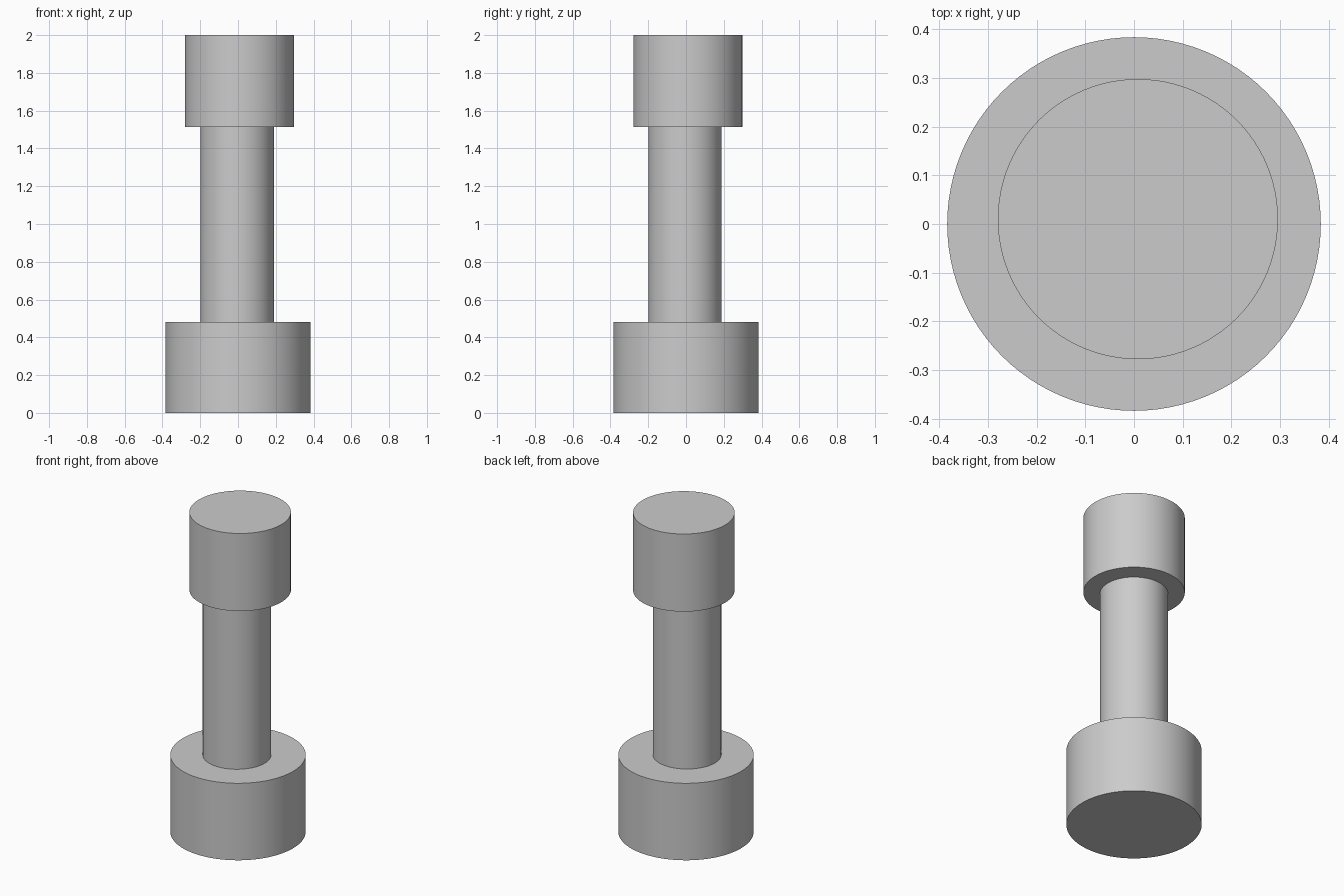
import bpy
import math

default = bpy.data.objects.get("Cube")
if default:
    bpy.data.objects.remove(default, do_unlink=True)

# Single plain grey
grey = bpy.data.materials.new("light_grey")
grey.use_nodes = True
colour = (0.6, 0.6, 0.6, 1)
grey.diffuse_color = colour
grey.node_tree.nodes["Principled BSDF"].inputs["Base Color"].default_value = colour


def cylinder(name, radius, bottom, top, x=0, y=0):
    """Upright smooth cylinder between two heights."""
    bpy.ops.mesh.primitive_cylinder_add(
        vertices=96, radius=radius, depth=top - bottom,
        location=(x, y, (bottom + top) / 2))
    obj = bpy.context.object
    obj.name = name
    obj.data.materials.append(grey)
    bpy.ops.object.shade_smooth_by_angle(angle=math.radians(30))
    return obj


# Wide base, slim shaft and slightly off-centre head
cylinder("base", 0.384, 0, 0.482)
cylinder("shaft", 0.194, 0.482, 1.514, -0.004, -0.005)
cylinder("head", 0.288, 1.514, 2, 0.008, 0.01)
